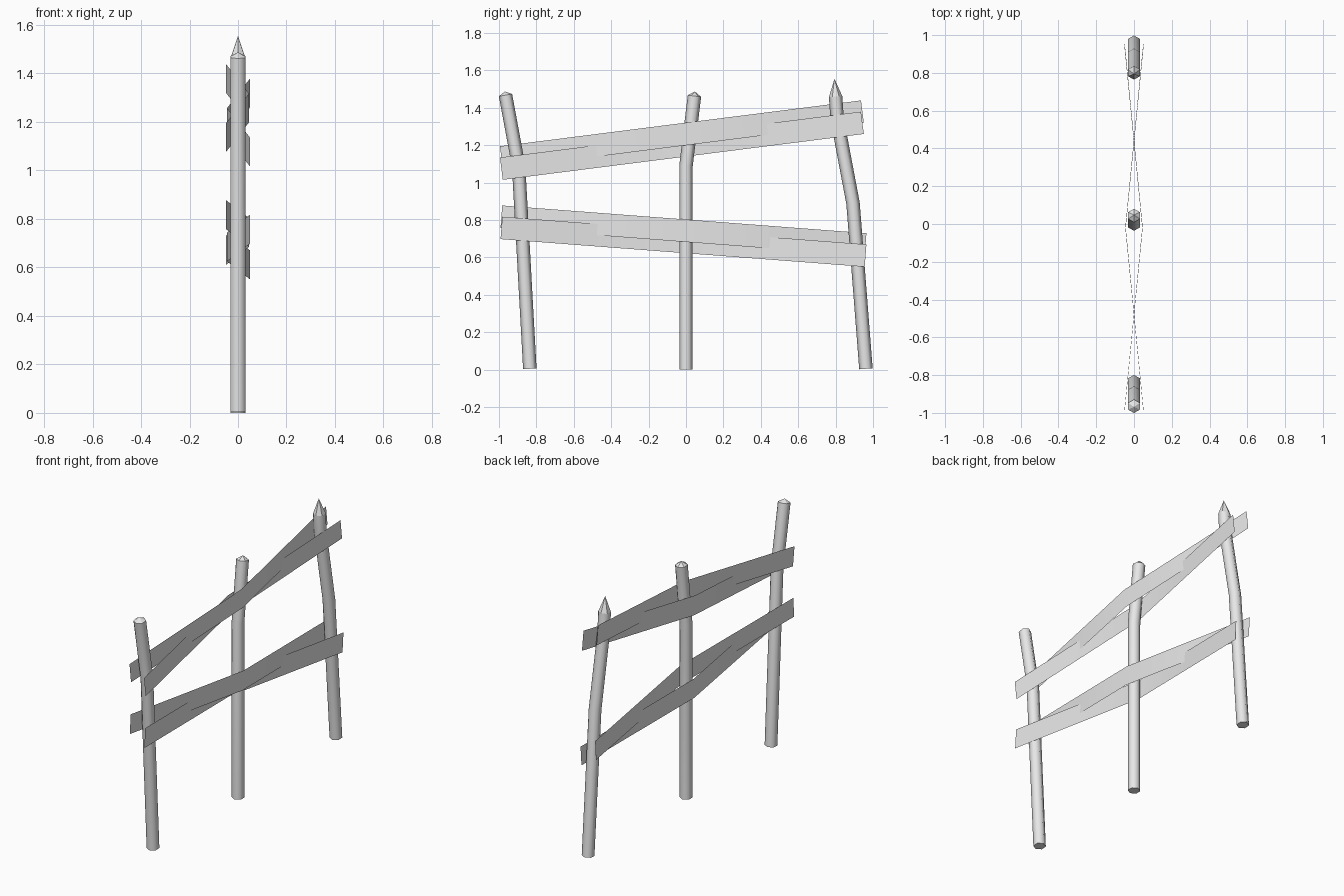
import bpy, bmesh, math
from mathutils import Vector

if "Cube" in bpy.data.objects:
    bpy.data.objects.remove(bpy.data.objects["Cube"], do_unlink=True)

# One plain grey for the whole fence
grey = bpy.data.materials.new("weathered_grey")
grey.use_nodes = True
grey.diffuse_color = (0.8, 0.8, 0.8, 1)
grey.node_tree.nodes["Principled BSDF"].inputs["Base Color"].default_value = (0.8, 0.8, 0.8, 1)

SIDES = 6
RADIUS = 0.036


def finish(name, bm):
    mesh = bpy.data.meshes.new(name)
    bm.to_mesh(mesh)
    bm.free()
    mesh.materials.append(grey)
    obj = bpy.data.objects.new(name, mesh)
    bpy.context.collection.objects.link(obj)
    return obj


def post(name, path, tip):
    """Six-sided bent pole along (y, z) points, ending in a pointed cap."""
    bm = bmesh.new()
    pts = [Vector((0, y, z)) for y, z in path]
    steps = [(b - a).normalized() for a, b in zip(pts, pts[1:])]
    rings = []
    for i, p in enumerate(pts):
        along = (steps[max(i - 1, 0)] + steps[min(i, len(steps) - 1)]).normalized()
        across = Vector((0, along.z, -along.y))
        ring = []
        for k in range(SIDES):
            a = math.tau * k / SIDES
            ring.append(bm.verts.new(p + RADIUS * (across * math.cos(a) + Vector((math.sin(a), 0, 0)))))
        rings.append(ring)
    # Pole sides
    for lo, hi in zip(rings, rings[1:]):
        for k in range(SIDES):
            n = (k + 1) % SIDES
            bm.faces.new((lo[k], lo[n], hi[n], hi[k])).smooth = True
    # Flat foot and pointed top
    bm.faces.new(rings[0])
    apex = bm.verts.new(pts[-1] + steps[-1] * tip)
    for k in range(SIDES):
        bm.faces.new((rings[-1][k], rings[-1][(k + 1) % SIDES], apex))
    bmesh.ops.recalc_face_normals(bm, faces=bm.faces)
    for e in bm.edges:
        e.smooth = all(f.smooth for f in e.link_faces)
    finish(name, bm)


def slat(name, start, end, side):
    """Thin woven strip from start to end (y, z), crossing to the other side at mid-length."""
    bm = bmesh.new()
    a, b = Vector((0, *start)), Vector((0, *end))
    d = (b - a).normalized()
    half = Vector((0, -d.z, d.y)) * 0.06
    rows = []
    for t in (0, 0.25, 0.5, 0.75, 1):
        weave = Vector((side * (0.095 * abs(2 * t - 1) - 0.045), 0, 0))
        c = a.lerp(b, t) + weave
        rows.append((bm.verts.new(c - half), bm.verts.new(c + half)))
    for (p, q), (r, s) in zip(rows, rows[1:]):
        bm.faces.new((p, r, s, q)).smooth = True
    finish(name, bm)


# Three bent posts
post("front_post", [(-0.835, 0.005), (-0.895, 1.09), (-0.965, 1.468)], 0.02)
post("middle_post", [(0, 0), (0, 1.09), (0.045, 1.463)], 0.024)
post("back_post", [(0.962, 0.005), (0.893, 0.89), (0.808, 1.34), (0.8, 1.46)], 0.095)

# Two rails, each a pair of strips woven round the posts
for rail, start, end in (("top_rail", (-0.987, 1.105), (0.943, 1.35)),
                         ("bottom_rail", (-0.987, 0.788), (0.96, 0.64))):
    for label, lift, side in (("upper", 0.03, -1), ("lower", -0.03, 1)):
        slat(f"{rail}_{label}_strip", (start[0], start[1] + lift), (end[0], end[1] + lift), side)
